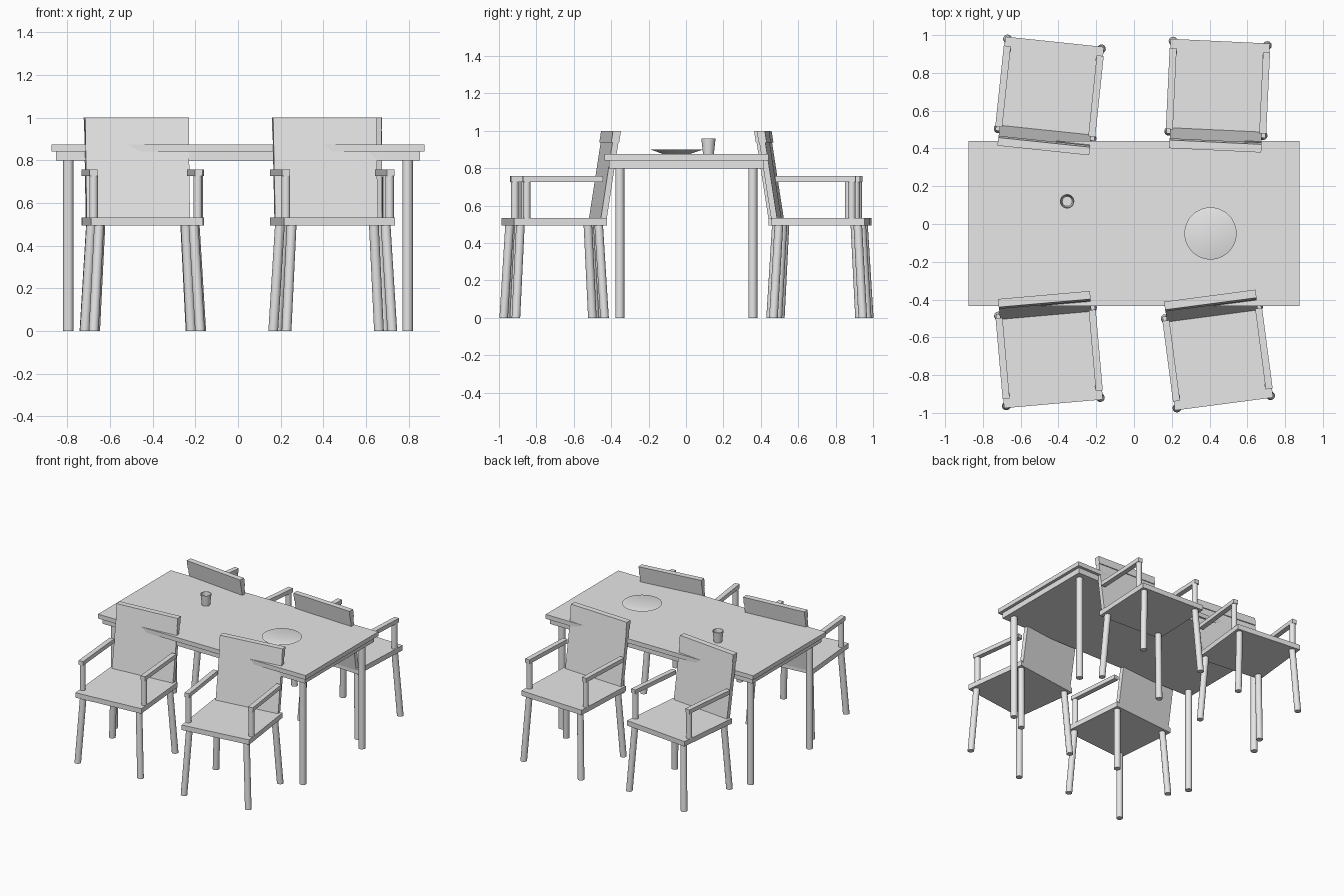
import bpy, bmesh, math
from mathutils import Matrix, Vector

cube = bpy.data.objects.get("Cube")
if cube:
    bpy.data.objects.remove(cube, do_unlink=True)

# Single plain grey finish
grey = bpy.data.materials.new("light_grey")
grey.use_nodes = True
grey.diffuse_color = (0.8, 0.8, 0.8, 1)
grey.node_tree.nodes["Principled BSDF"].inputs["Base Color"].default_value = (0.8, 0.8, 0.8, 1)


def finish(bm, name):
    """Turn a bmesh into a grey mesh, round sides smooth and corners sharp."""
    bmesh.ops.recalc_face_normals(bm, faces=bm.faces)
    for face in bm.faces:
        face.smooth = True
    for edge in bm.edges:
        if len(edge.link_faces) == 2 and edge.calc_face_angle() > math.radians(35):
            edge.smooth = False
    mesh = bpy.data.meshes.new(name)
    bm.to_mesh(mesh)
    bm.free()
    mesh.materials.append(grey)
    return mesh


def box(name, x, y, z, lean=0.0):
    """Box between (low, high) pairs; lean shears y by height."""
    bm = bmesh.new()
    bmesh.ops.create_cube(bm, size=1)
    for v in bm.verts:
        v.co = Vector([r[0] if c < 0 else r[1] for c, r in zip(v.co, (x, y, z))])
        v.co.y += lean * (v.co.z - SEAT_TOP)
    return finish(bm, name)


def rod(name, foot, top, radius):
    """Round rod from foot to top with level ends."""
    foot, top = Vector(foot), Vector(top)
    bm = bmesh.new()
    bmesh.ops.create_cone(bm, cap_ends=True, segments=20,
                          radius1=radius, radius2=radius, depth=1)
    for v in bm.verts:
        centre = foot.lerp(top, v.co.z + 0.5)
        v.co = centre + Vector((v.co.x, v.co.y, 0))
    return finish(bm, name)


def lathe(name, profile):
    """Spin (radius, height) points round the z axis."""
    bm = bmesh.new()
    verts = [bm.verts.new((r, 0, z)) for r, z in profile]
    edges = [bm.edges.new(pair) for pair in zip(verts, verts[1:])]
    bmesh.ops.spin(bm, geom=verts + edges, cent=(0, 0, 0), axis=(0, 0, 1),
                   angle=math.tau, steps=40, use_merge=True)
    bmesh.ops.remove_doubles(bm, verts=bm.verts, dist=0.0002)
    return finish(bm, name)


def place(mesh, name, matrix=Matrix()):
    obj = bpy.data.objects.new(name, mesh)
    obj.matrix_world = matrix
    bpy.context.collection.objects.link(obj)


SEAT_TOP = 0.533
TABLE_TOP = 0.875

# Table
place(box("table_top", (-0.875, 0.875), (-0.435, 0.44), (0.842, TABLE_TOP)), "table_top")
place(box("table_apron", (-0.852, 0.852), (-0.413, 0.418), (0.8, 0.842)), "table_apron")
for x, side in ((-0.795, "right"), (0.795, "left")):
    for y, end in ((-0.354, "front"), (0.357, "back")):
        name = f"table_leg_{end}_{side}"
        place(rod(name, (x, y, 0), (x, y, 0.805), 0.024), name)

# Tableware
plate = lathe("plate", [(0, 0.001), (0.07, 0.001), (0.138, 0.024), (0.136, 0.025), (0, 0.012)])
place(plate, "plate", Matrix.Translation((0.405, -0.05, TABLE_TOP)))
cup = lathe("cup", [(0, 0.001), (0.029, 0.001), (0.038, 0.083), (0.034, 0.083),
                    (0.026, 0.012), (0, 0.012)])
place(cup, "cup", Matrix.Translation((-0.354, 0.12, TABLE_TOP)))

# Chair parts, with the sitter facing -y
LEAN = 0.155
chair = {
    "seat": box("seat", (-0.2625, 0.2625), (-0.25, 0.25), (0.495, SEAT_TOP)),
    "back_panel": box("back_panel", (-0.243, 0.243), (0.22, 0.252), (0.51, 0.99), LEAN),
    "head_rail": box("head_rail", (-0.244, 0.244), (0.213, 0.256), (0.938, 1.0), LEAN),
}
for s, side in ((-1, "right"), (1, "left")):
    arm_x = sorted((s * 0.229, s * 0.266))
    chair["arm_" + side] = box("arm", arm_x, (-0.202, 0.228), (0.727, 0.758))
    chair["arm_post_" + side] = rod("arm_post", (s * 0.245, -0.18, 0.53),
                                    (s * 0.245, -0.18, 0.73), 0.02)
    for t, end in ((-1, "front"), (1, "back")):
        chair[f"leg_{end}_{side}"] = rod("leg", (s * 0.25, t * 0.239, 0),
                                         (s * 0.222, t * 0.211, 0.5), 0.023)

# Four chairs, each turned a little
chairs = {
    "front_right": (-0.448, -0.703, 5),
    "front_left": (0.444, -0.705, 7.5),
    "back_right": (-0.446, 0.716, 174),
    "back_left": (0.445, 0.718, 177.3),
}
for spot, (x, y, turn) in chairs.items():
    matrix = Matrix.Translation((x, y, 0)) @ Matrix.Rotation(math.radians(turn), 4, "Z")
    for part, mesh in chair.items():
        place(mesh, f"chair_{spot}_{part}", matrix)
